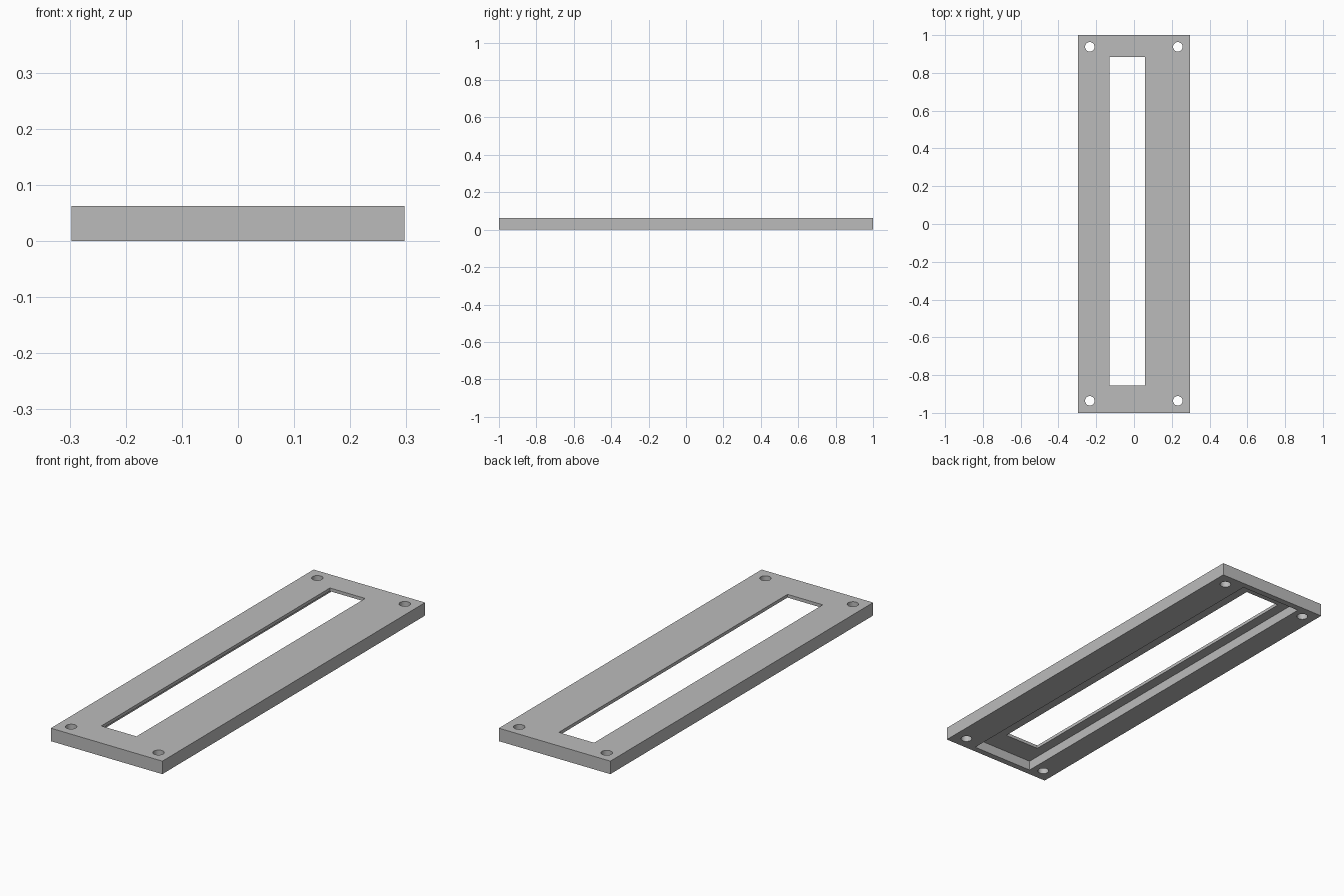
import bpy
import math

cube = bpy.data.objects.get("Cube")
if cube:
    bpy.data.objects.remove(cube, do_unlink=True)

grey = bpy.data.materials.new("plain grey")
grey.use_nodes = True
colour = (0.5, 0.5, 0.5, 1)
grey.diffuse_color = colour
grey.node_tree.nodes["Principled BSDF"].inputs["Base Color"].default_value = colour

WIDTH, LENGTH, HEIGHT = 0.594, 2.0, 0.0625
SKIN = 0.0155  # thickness left above the recess


def box(name, x0, x1, y0, y1, z0, z1):
    bpy.ops.mesh.primitive_cube_add(
        size=1, location=((x0 + x1) / 2, (y0 + y1) / 2, (z0 + z1) / 2))
    ob = bpy.context.object
    ob.name = name
    ob.scale = (x1 - x0, y1 - y0, z1 - z0)
    bpy.ops.object.transform_apply(location=False, rotation=False, scale=True)
    ob.data.materials.append(grey)
    return ob


def cut(target, cutter):
    mod = target.modifiers.new("cut", "BOOLEAN")
    mod.operation = "DIFFERENCE"
    mod.solver = "EXACT"
    mod.object = cutter
    bpy.context.view_layer.objects.active = target
    bpy.ops.object.modifier_apply(modifier=mod.name)
    bpy.data.objects.remove(cutter, do_unlink=True)


# Plate
plate = box("cover_plate", -WIDTH / 2, WIDTH / 2, -LENGTH / 2, LENGTH / 2, 0, HEIGHT)

# Recess in the underside, then the long window through the remaining skin
cut(plate, box("recess_cutter", -0.18, 0.15, -0.97, 0.97, -0.1, HEIGHT - SKIN))
cut(plate, box("window_cutter", -0.13, 0.058, -0.855, 0.885, -0.1, 0.2))

# Screw holes at the corners
for x in (-0.234, 0.232):
    for y in (-0.936, 0.938):
        bpy.ops.mesh.primitive_cylinder_add(
            vertices=32, radius=0.025, depth=0.4, location=(x, y, 0))
        hole = bpy.context.object
        hole.data.materials.append(grey)
        cut(plate, hole)

# Smooth hole walls, sharp plate edges
bpy.ops.object.select_all(action="DESELECT")
plate.select_set(True)
bpy.context.view_layer.objects.active = plate
bpy.ops.object.shade_smooth_by_angle(angle=math.radians(30))
